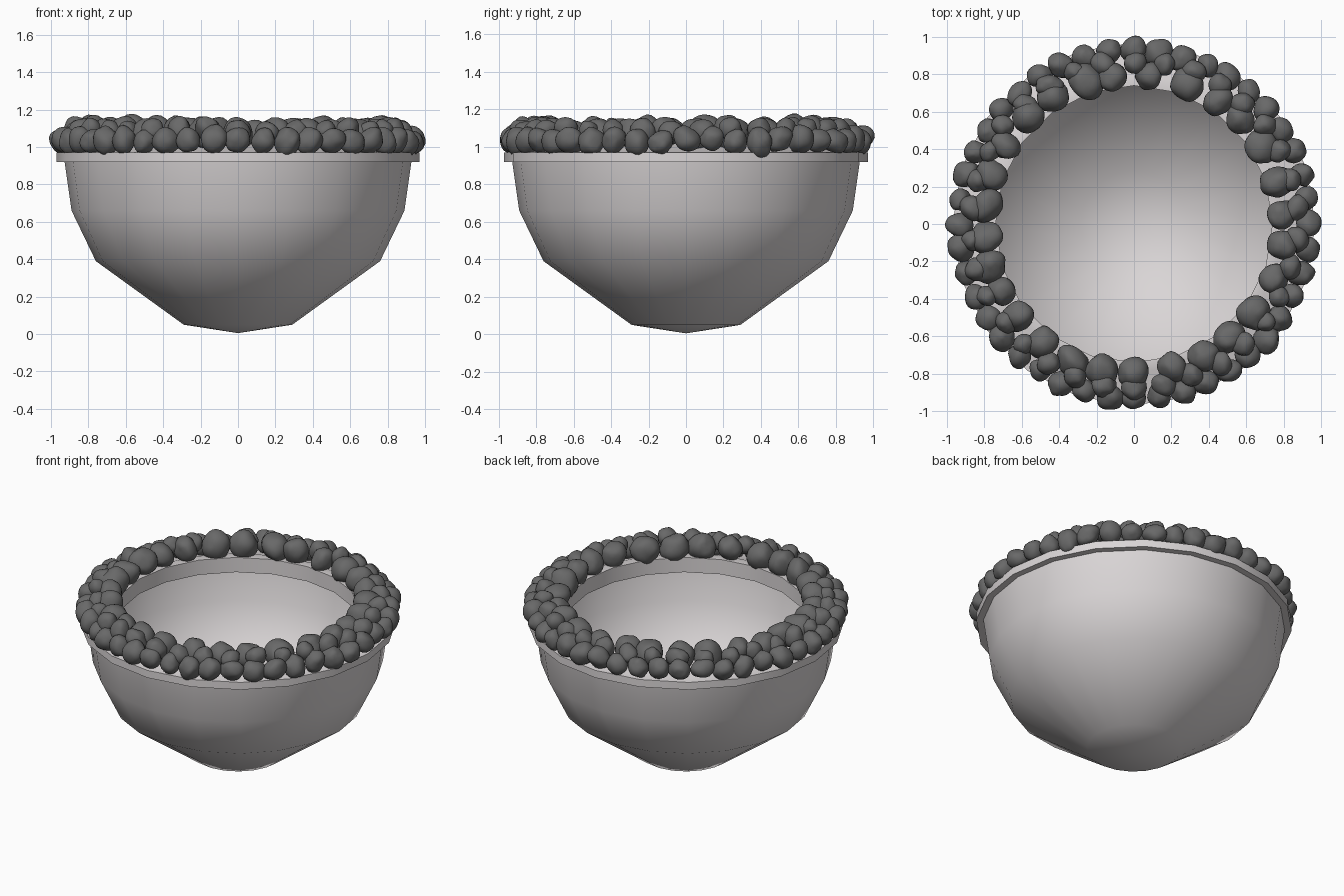
import bpy, bmesh, math, random
from mathutils import Vector, Euler

if "Cube" in bpy.data.objects:
    bpy.data.objects.remove(bpy.data.objects["Cube"])

random.seed(11)
SIDES = 20


def material(name, c):
    m = bpy.data.materials.new(name)
    m.diffuse_color = (*c, 1)
    m.use_nodes = True
    m.node_tree.nodes["Principled BSDF"].inputs["Base Color"].default_value = m.diffuse_color
    return m


stone_grey = material("dark stone", (0.14, 0.14, 0.14))
bowl_grey = material("pale clay", (0.70, 0.67, 0.675))


def add_object(name, bm, mat, angle):
    bmesh.ops.recalc_face_normals(bm, faces=bm.faces)
    me = bpy.data.meshes.new(name)
    bm.to_mesh(me)
    bm.free()
    me.materials.append(mat)
    ob = bpy.data.objects.new(name, me)
    bpy.context.collection.objects.link(ob)
    bpy.ops.object.select_all(action='DESELECT')
    ob.select_set(True)
    bpy.context.view_layer.objects.active = ob
    bpy.ops.object.shade_smooth_by_angle(angle=math.radians(angle))
    return ob


def lathe(name, profile, mat, angle, closed=False):
    bm = bmesh.new()
    vs = [bm.verts.new((r, 0, z)) for r, z in profile]
    pairs = list(zip(vs, vs[1:])) + ([(vs[-1], vs[0])] if closed else [])
    es = [bm.edges.new(p) for p in pairs]
    bmesh.ops.spin(bm, geom=vs + es, cent=(0, 0, 0), axis=(0, 0, 1),
                   angle=math.tau, steps=SIDES, use_duplicate=False)
    bmesh.ops.remove_doubles(bm, verts=bm.verts, dist=1e-4)
    return add_object(name, bm, mat, angle)


# thin bowl shell: outer wall up, inner wall down
lathe("bowl", [(0, 0.005), (0.29, 0.05), (0.76, 0.39), (0.89, 0.66), (0.93, 0.94),
               (0.915, 0.94), (0.876, 0.665), (0.75, 0.402), (0.286, 0.065), (0, 0.02)],
      bowl_grey, 40)

# rim ring that carries the stones, raised a little towards the inside
lathe("rim", [(0.97, 0.92), (0.97, 0.97), (0.90, 0.975), (0.80, 1.02), (0.74, 1.02),
              (0.74, 0.92)],
      bowl_grey, 30, closed=True)


def stone(bm, pos, size):
    """One lumpy pebble: a jittered icosphere, rounded later by subdivision."""
    vs = bmesh.ops.create_icosphere(bm, subdivisions=2, radius=1)["verts"]
    rot = Euler([random.uniform(0, 6.28) for _ in range(3)]).to_matrix()
    sc = Vector((random.uniform(1.05, 1.2), random.uniform(0.95, 1.1), random.uniform(0.9, 1.0)))
    for v in vs:
        p = v.co * random.uniform(0.88, 1.16)
        v.co = pos + rot @ Vector((p.x * sc.x, p.y * sc.y, p.z * sc.z)) * size


# stone rows: angles in degrees, radius, height, size
inner = [84, 69, 56, 44.5, 32, 17, 4, -8.5, -21, -37, -50, -62, -75, -90, -102.5, -114,
         -127.5, -141, -153, -164, -175, 173, 161, 149, 135, 122, 108, 98]
rows = {"outer_stones": ([i * 360 / 44 for i in range(44)], 0.932, 1.035, 0.069),
        "middle_stones": ([(i + 0.5) * 360 / 34 for i in range(34)], 0.87, 1.085, 0.064),
        "inner_stones": (inner, 0.80, 1.075, 0.086)}
for name, (angles, r, z, size) in rows.items():
    bm = bmesh.new()
    for deg in angles:
        a = math.radians(deg + random.uniform(-0.5, 0.5))
        rr = r + random.uniform(-0.008, 0.008)
        pos = Vector((rr * math.cos(a), rr * math.sin(a), z + random.uniform(-0.01, 0.01)))
        stone(bm, pos, size * random.uniform(0.93, 1.1))
    ob = add_object(name, bm, stone_grey, 180)
    sub = ob.modifiers.new("rounding", 'SUBSURF')
    sub.levels = sub.render_levels = 1
